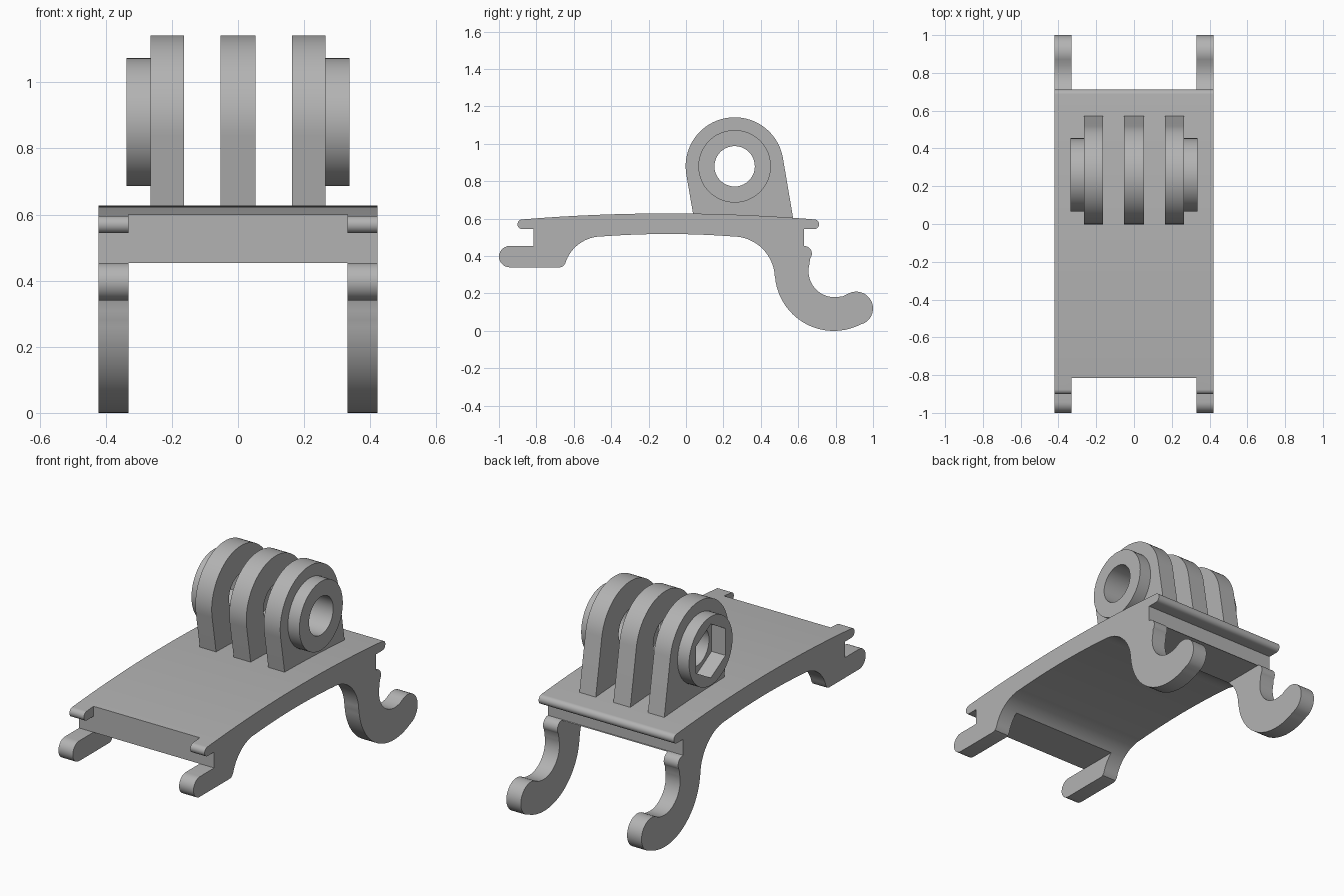
import bpy, bmesh
from math import radians, cos, sin

cube = bpy.data.objects.get("Cube")
if cube:
    bpy.data.objects.remove(cube, do_unlink=True)

grey = bpy.data.materials.new("plain grey")
grey.use_nodes = True
COLOUR = (0.45, 0.45, 0.45, 1)
grey.diffuse_color = COLOUR
grey.node_tree.nodes["Principled BSDF"].inputs["Base Color"].default_value = COLOUR


def arc(cy, cz, r, start, end, n=16):
    """Points on a circle in the side plane, angles in degrees."""
    steps = [radians(start + (end - start) * i / n) for i in range(n + 1)]
    return [(cy + r * cos(a), cz + r * sin(a)) for a in steps]


def bow(y0, y1, edge, rise, n=24):
    """Shallow arched line from y0 to y1."""
    return [(y0 + (y1 - y0) * i / n, edge + rise * (1 - (2 * i / n - 1) ** 2))
            for i in range(n + 1)]


def extrude(name, profile, x0, x1):
    """Solid made by sweeping a side profile from x0 to x1."""
    bm = bmesh.new()
    face = bm.faces.new([bm.verts.new((x0, y, z)) for y, z in profile])
    swept = bmesh.ops.extrude_face_region(bm, geom=[face])["geom"]
    verts = [g for g in swept if isinstance(g, bmesh.types.BMVert)]
    bmesh.ops.translate(bm, verts=verts, vec=(x1 - x0, 0, 0))
    bmesh.ops.recalc_face_normals(bm, faces=bm.faces)
    mesh = bpy.data.meshes.new(name)
    bm.to_mesh(mesh)
    bm.free()
    mesh.materials.append(grey)
    obj = bpy.data.objects.new(name, mesh)
    bpy.context.collection.objects.link(obj)
    return obj


def select(obj):
    bpy.ops.object.select_all(action="DESELECT")
    obj.select_set(True)
    bpy.context.view_layer.objects.active = obj


def cut(obj, cutter):
    select(obj)
    mod = obj.modifiers.new("cut", "BOOLEAN")
    mod.operation, mod.solver, mod.object = "DIFFERENCE", "EXACT", cutter
    bpy.ops.object.modifier_apply(modifier=mod.name)


def box(y0, y1, z0, z1):
    return [(y0, z0), (y1, z0), (y1, z1), (y0, z1)]


# Clip body: arched deck, lips, front prongs and rear hooks in one profile
outline = (
    bow(-0.875, 0.686, 0.596, 0.032)
    + arc(0.686, 0.57, 0.026, 80, -90, 10)                # rear lip
    + [(0.63, 0.544), (0.63, 0.455)]
    + arc(0.632, 0.413, 0.041, 75, -40, 10)               # catch above hook
    + arc(0.795, 0.32, 0.14, 165, 272, 20)                # hook inside
    + [(0.84, 0.185)]
    + arc(0.91, 0.12, 0.09, 115, -60, 16)                 # hook tip
    + arc(0.79, 0.315, 0.315, 297, 186, 28)               # hook outside
    + arc(0.25, 0.28, 0.225, 2, 88, 16)
    + bow(0.25, -0.45, 0.505, 0.013)
    + arc(-0.45, 0.3, 0.205, 92, 163, 14)
    + [(-0.657, 0.345), (-0.672, 0.34)]
    + arc(-0.943, 0.397, 0.057, 270, 90, 14)              # front prong tip
    + [(-0.815, 0.454), (-0.815, 0.544)]
    + arc(-0.875, 0.57, 0.026, 270, 100, 10)              # front lip
)
body = extrude("clip_body", outline, -0.422, 0.422)

# Open the middle between the prongs and between the hooks
for name, shape in (("front_notch", box(-1.1, -0.815, -0.1, 0.8)),
                    ("under_notch", box(-1.2, 1.2, -0.1, 0.4535))):
    cutter = extrude(name, shape, -0.332, 0.332)
    cut(body, cutter)
    bpy.data.objects.remove(cutter, do_unlink=True)

# Pivot mount: three leaning fins with a boss on each outer one
PIVOT = (0.26, 0.88)
fin = [(0.58, 0.56)] + arc(*PIVOT, 0.262, 9.7, 189.7, 40) + [(0.049, 0.56)]
parts = [
    extrude("right_fin", fin, -0.265, -0.163),
    extrude("middle_fin", fin, -0.053, 0.053),
    extrude("left_fin", fin, 0.163, 0.265),
]
boss = arc(*PIVOT, 0.194, 0, 360, 48)[:-1]
parts += [extrude("right_boss", boss, -0.337, -0.265),
          extrude("left_boss", boss, 0.265, 0.337)]

# Bolt hole through everything and a nut pocket on one side
bolt = extrude("bolt_cutter", arc(*PIVOT, 0.108, 0, 360, 40)[:-1], -0.5, 0.5)
nut = extrude("nut_cutter", arc(*PIVOT, 0.152, 30, 390, 6)[:-1], -0.5, -0.25)
for part in parts:
    cut(part, bolt)
    if part.name.startswith("right"):
        cut(part, nut)
for cutter in (bolt, nut):
    bpy.data.objects.remove(cutter, do_unlink=True)

# Smooth the curves, keep the edges crisp
for obj in [body] + parts:
    select(obj)
    bpy.ops.object.shade_smooth_by_angle(angle=radians(30))
